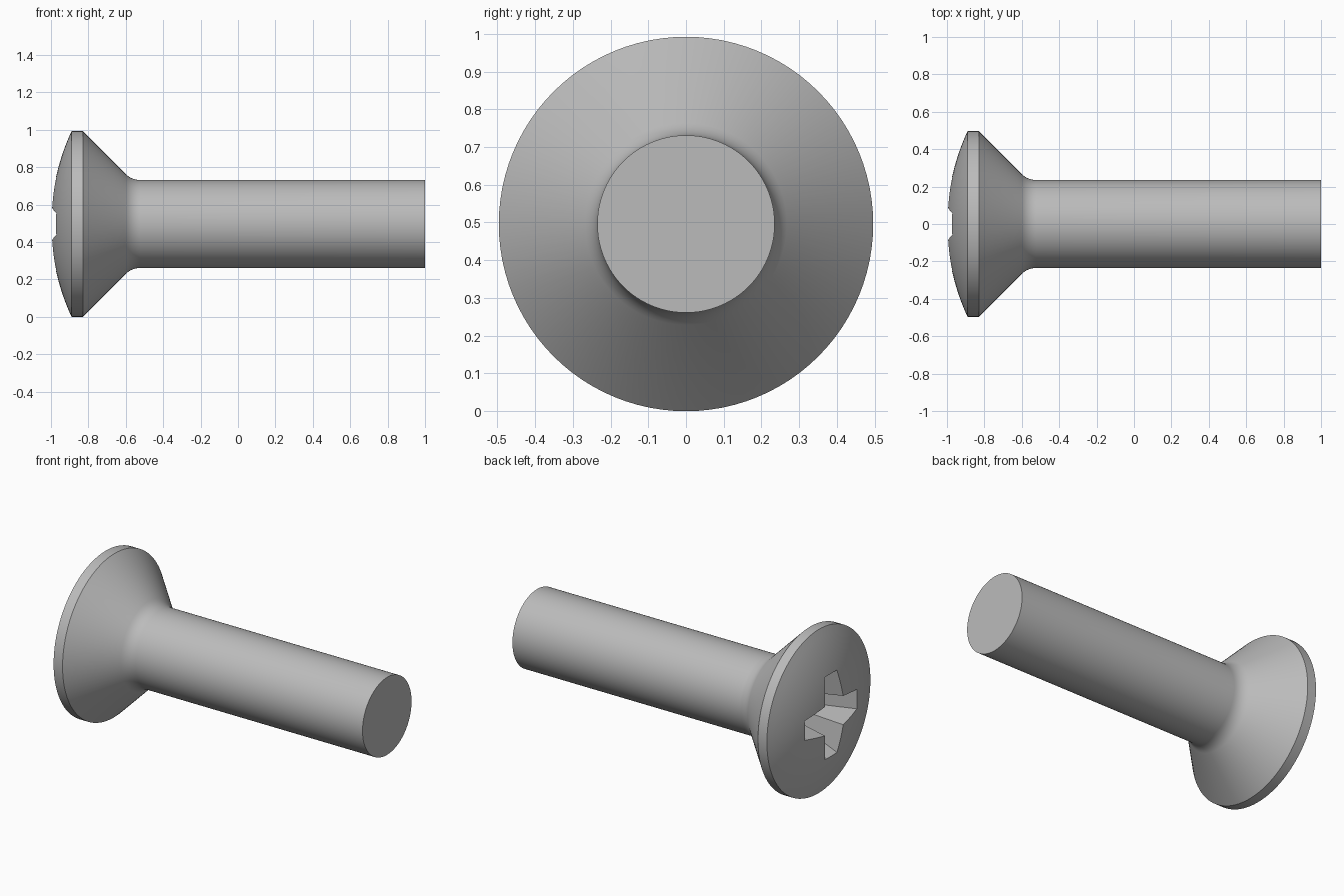
import bpy, bmesh
from math import sin, cos, asin, pi, radians
from mathutils import Vector

cube = bpy.data.objects.get("Cube")
if cube:
    bpy.data.objects.remove(cube, do_unlink=True)

HEAD_R, SHAFT_R, MID_Z = 0.496, 0.235, 0.496
DOME_END, RIM_END = -0.89, -0.83

metal = bpy.data.materials.new("plain grey metal")
metal.use_nodes = True
grey = (0.5, 0.5, 0.5, 1)
metal.diffuse_color = grey
metal.node_tree.nodes["Principled BSDF"].inputs["Base Color"].default_value = grey


def add_object(name, bm):
    bmesh.ops.recalc_face_normals(bm, faces=bm.faces)
    mesh = bpy.data.meshes.new(name)
    bm.to_mesh(mesh)
    bm.free()
    mesh.materials.append(metal)
    obj = bpy.data.objects.new(name, mesh)
    obj.location.z = MID_Z
    bpy.context.collection.objects.link(obj)
    return obj


# Profile: domed face, straight rim, 45 degree cone, fillet, shaft
rise = DOME_END + 1
dome_r = (HEAD_R ** 2 + rise ** 2) / (2 * rise)
dome_a = asin(HEAD_R / dome_r)
profile = [(-1 + dome_r * (1 - cos(dome_a * i / 12)), dome_r * sin(dome_a * i / 12))
           for i in range(13)]
profile.append((RIM_END, HEAD_R))
fillet = 0.11
fillet_x = RIM_END + HEAD_R - SHAFT_R + fillet * sin(pi / 8) / cos(pi / 8)
for i in range(7):
    a = pi / 4 * (1 - i / 6)
    profile.append((fillet_x - fillet * sin(a), SHAFT_R + fillet * (1 - cos(a))))
profile += [(1, SHAFT_R), (1, 0)]

# Screw body, turned around the x axis
bm = bmesh.new()
verts = [bm.verts.new((x, 0, r)) for x, r in profile]
edges = [bm.edges.new(pair) for pair in zip(verts, verts[1:])]
bmesh.ops.spin(bm, geom=verts + edges, cent=(0, 0, 0), axis=(1, 0, 0),
               angle=2 * pi, steps=96)
bmesh.ops.remove_doubles(bm, verts=bm.verts, dist=1e-5)
screw = add_object("screw_body", bm)


# Tapered cross recess cutter
def cross_ring(bm, x, length, width, corner):
    ring = []
    for k in range(4):
        a = k * pi / 2
        for u, v in ((length, -width), (length, width), (corner, corner)):
            ring.append(bm.verts.new((x, u * cos(a) - v * sin(a), u * sin(a) + v * cos(a))))
    return ring


bm = bmesh.new()
top = cross_ring(bm, -1.03, 0.276, 0.062, 0.092)
bottom = cross_ring(bm, -0.68, 0.12, 0.045, 0.05)
bm.faces.new(top)
bm.faces.new(bottom)
for i in range(12):
    j = (i + 1) % 12
    bm.faces.new((top[i], top[j], bottom[j], bottom[i]))
cutter = add_object("recess_cutter", bm)
cutter.hide_render = True

# Cut the recess, then shade
cut = screw.modifiers.new("cross recess", "BOOLEAN")
cut.object = cutter
cut.operation = "DIFFERENCE"
cut.solver = "EXACT"
bpy.context.view_layer.update()
bpy.ops.object.select_all(action="DESELECT")
screw.select_set(True)
bpy.context.view_layer.objects.active = screw
bpy.ops.object.modifier_apply(modifier=cut.name)
bpy.data.objects.remove(cutter, do_unlink=True)
bpy.ops.object.shade_smooth_by_angle(angle=radians(25))
